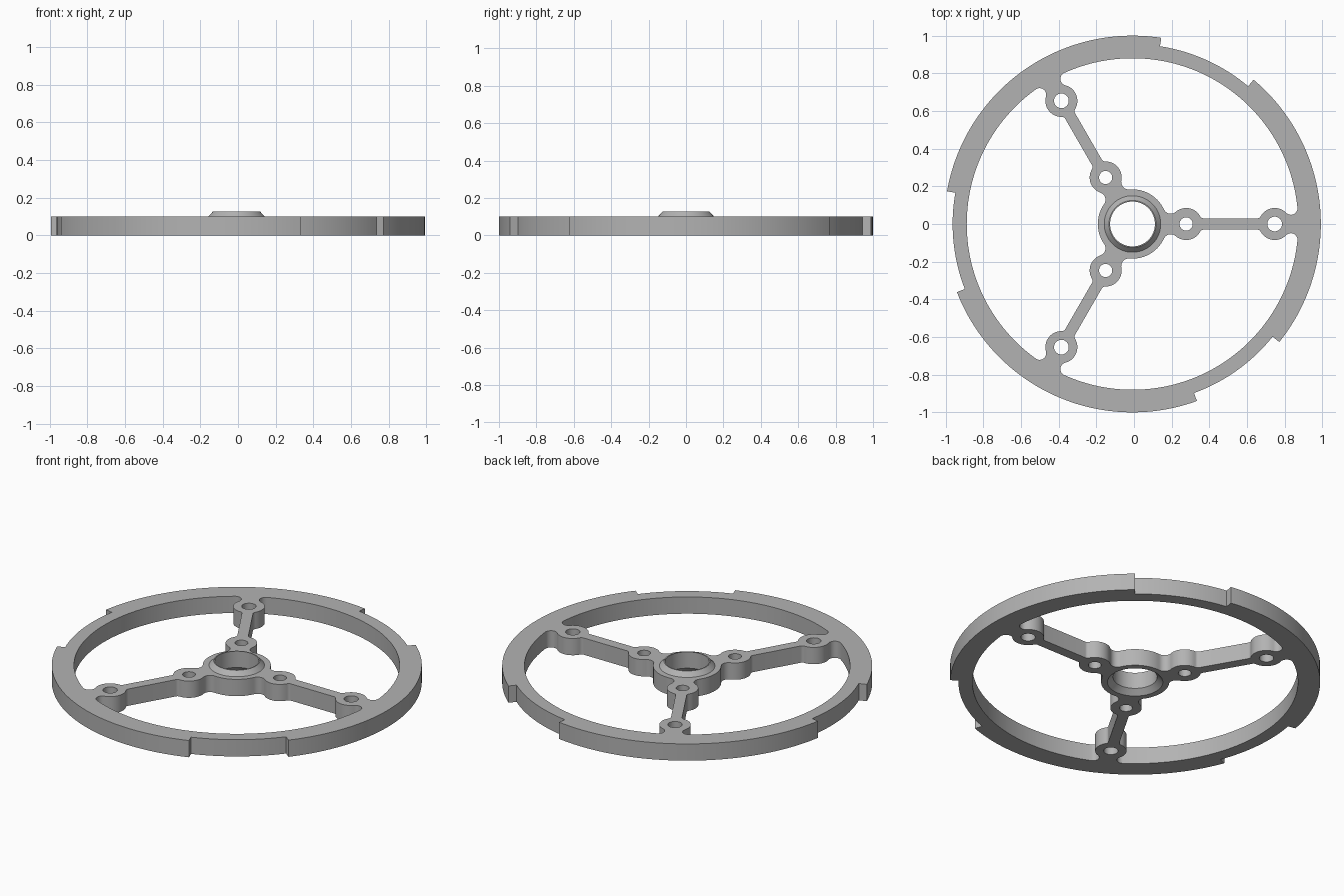
import bpy, bmesh, math
from mathutils import Vector, Matrix

if "Cube" in bpy.data.objects:
    bpy.data.objects.remove(bpy.data.objects["Cube"])

CX = -0.008                      # ring centre offset along x
T = 0.1                          # plate thickness
R_OUT, R_NOTCH, R_IN = 1.0, 0.955, 0.88
R_HUB, R_BOSS, SPOKE = 0.184, 0.085, 0.03
X1, X2 = 0.285, 0.755            # boss positions along a spoke

grey = bpy.data.materials.new("grey")
grey.diffuse_color = (0.45, 0.45, 0.45, 1)
grey.use_nodes = True
grey.node_tree.nodes["Principled BSDF"].inputs["Base Color"].default_value = grey.diffuse_color


def arc(c, r, a0, a1, step=4):
    n = max(2, math.ceil(abs(a1 - a0) / step))
    angs = [math.radians(a0 + (a1 - a0) * i / n) for i in range(n + 1)]
    return [Vector((c[0] + r * math.cos(a), c[1] + r * math.sin(a))) for a in angs]


def circle(c, r, n=40):
    return arc(c, r, 0, 360, 360 / n)[:-1]


def turn(pts, deg):
    m = Matrix.Rotation(math.radians(deg), 2)
    return [m @ p for p in pts]


def heading(a, b):
    return math.degrees(math.atan2(b[1] - a[1], b[0] - a[0]))


def meet(d0, x, d1):
    """Upper point at distance d0 from the origin and d1 from (x, 0)."""
    px = (d0 * d0 - d1 * d1 + x * x) / (2 * x)
    return (px, math.sqrt(d0 * d0 - px * px))


def clean(pts):
    out = []
    for p in pts:
        if not out or (p - out[-1]).length > 1e-4:
            out.append(p)
    if (out[0] - out[-1]).length < 1e-4:
        out.pop()
    return out


def finish(ob):
    bm = bmesh.new()
    bm.from_mesh(ob.data)
    bmesh.ops.remove_doubles(bm, verts=bm.verts, dist=1e-5)
    bmesh.ops.recalc_face_normals(bm, faces=bm.faces)
    bm.to_mesh(ob.data)
    bm.free()
    ob.data.materials.clear()
    ob.data.materials.append(grey)
    bpy.ops.object.select_all(action='DESELECT')
    ob.select_set(True)
    bpy.context.view_layer.objects.active = ob
    bpy.ops.object.shade_smooth_by_angle(angle=math.radians(25))


# Outer outline with three shallow notches
rim = []
for k in range(3):
    rim += arc((0, 0), R_NOTCH, 50 + 120 * k, 81.2 + 120 * k, 2)
    rim += arc((0, 0), R_OUT, 81.2 + 120 * k, 170 + 120 * k, 2)

# Half of a window edge: hub, inner boss, spoke, outer boss, ring, with fillets
O, B1, B2 = (0, 0), (X1, 0), (X2, 0)
f_hub, f_sp, f_ring = 0.04, 0.02, 0.035
F1 = meet(R_HUB + f_hub, X1, R_BOSS + f_hub)
dy = SPOKE + f_sp
dx = math.sqrt((R_BOSS + f_sp) ** 2 - dy ** 2)
F2, F3 = (X1 + dx, dy), (X2 - dx, dy)
F4 = meet(R_IN - f_ring, X2, R_BOSS + f_ring)
a, b, c = heading(O, F1), heading(B1, F1), heading(B1, F2)
d, e, g = heading(B2, F3), heading(B2, F4), heading(O, F4)
half = (arc(O, R_HUB, 60, a)
        + arc(F1, f_hub, a + 180, b + 180, 10)
        + arc(B1, R_BOSS, b, c, 8)
        + arc(F2, f_sp, c + 180, 270, 10)
        + arc(F3, f_sp, 270, d + 180, 10)
        + arc(B2, R_BOSS, d, e, 8)
        + arc(F4, f_ring, e + 180, g + 360, 10)
        + arc(O, R_IN, g, 60, 2))
mirrored = turn([Vector((p.x, -p.y)) for p in half], 120)   # about the 60 degree line
window = clean(half + mirrored[::-1])

# Plate outlines: rim, windows, bolt holes and hub bore
loops = [clean(rim), circle(O, 0.15, 64)]
for k in range(3):
    loops.append(turn(window, 120 * k))
    loops.append(turn(circle(B1, 0.035), 120 * k))
    loops.append(turn(circle(B2, 0.039), 120 * k))

cu = bpy.data.curves.new("wheel_plate", 'CURVE')
cu.dimensions = '2D'
cu.fill_mode = 'BOTH'
cu.extrude = T / 2
for pts in loops:
    s = cu.splines.new('POLY')
    s.points.add(len(pts) - 1)
    for sp, p in zip(s.points, pts):
        sp.co = (p.x, p.y, 0, 1)
    s.use_cyclic_u = True
plate = bpy.data.objects.new("wheel_plate", cu)
bpy.context.collection.objects.link(plate)
plate.location = (CX, 0, T / 2)
plate.select_set(True)
bpy.context.view_layer.objects.active = plate
bpy.ops.object.convert(target='MESH')
finish(bpy.context.view_layer.objects.active)

# Hub collar: raised chamfered lip above, countersink below
profile = [(0.15, 0), (0.119, 0.03), (0.119, 0.127), (0.125, 0.127), (0.15, T)]
N = 64
verts, faces = [], []
for i in range(N):
    t = 2 * math.pi * i / N
    verts += [(r * math.cos(t), r * math.sin(t), z) for r, z in profile]
P = len(profile)
for i in range(N):
    j = (i + 1) % N
    faces += [(i * P + k, j * P + k, j * P + k + 1, i * P + k + 1) for k in range(P - 1)]
me = bpy.data.meshes.new("hub_collar")
me.from_pydata(verts, [], faces)
collar = bpy.data.objects.new("hub_collar", me)
bpy.context.collection.objects.link(collar)
collar.location = (CX, 0, 0)
finish(collar)
# Orient the collar skin away from its solid body
bm = bmesh.new()
bm.from_mesh(me)
top = max(bm.faces, key=lambda f: f.calc_center_median().z)
if top.normal.z < 0:
    bmesh.ops.reverse_faces(bm, faces=bm.faces)
bm.to_mesh(me)
bm.free()
